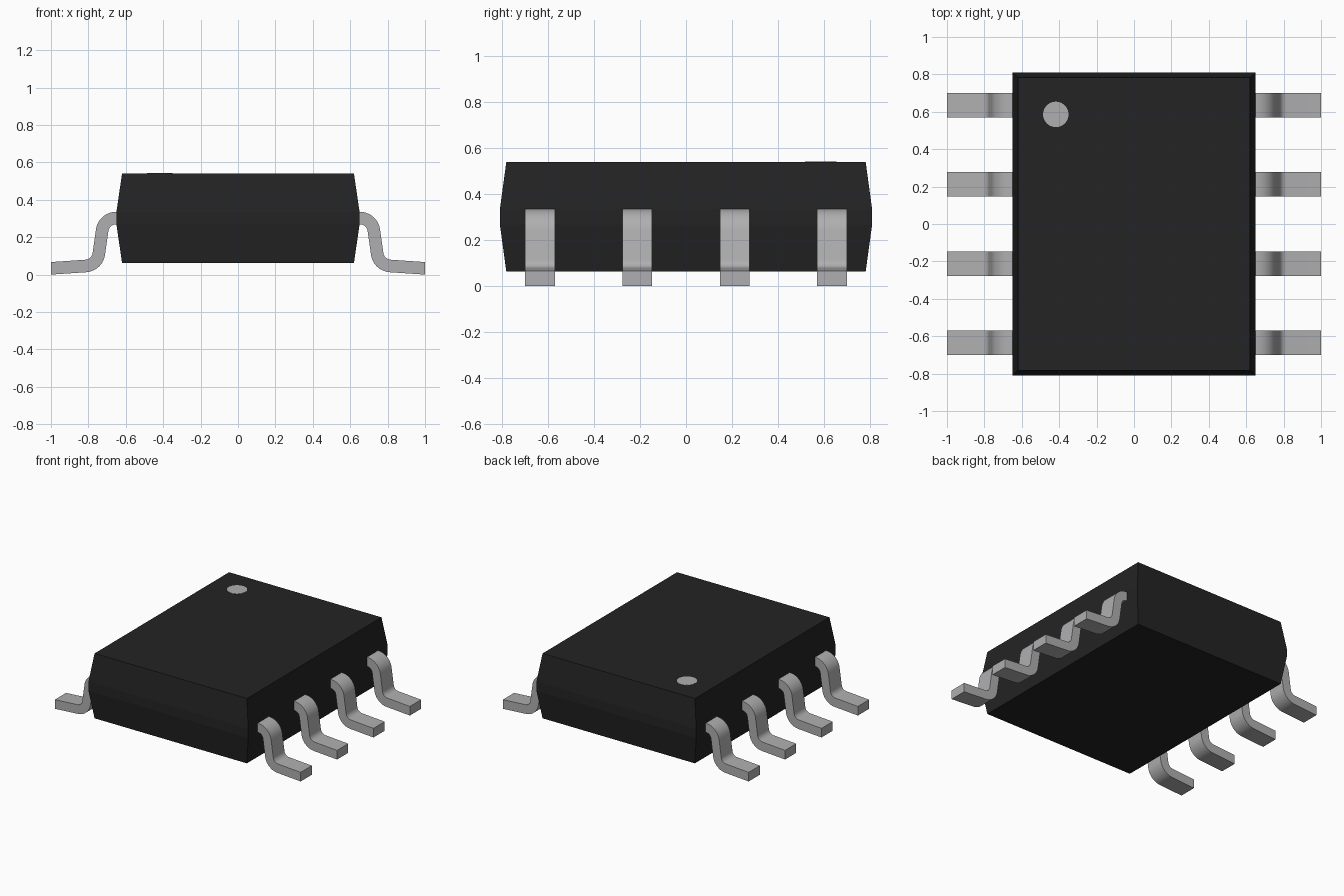
import bpy, bmesh, math

if "Cube" in bpy.data.objects:
    bpy.data.objects.remove(bpy.data.objects["Cube"])


def material(name, rgb):
    m = bpy.data.materials.new(name)
    m.diffuse_color = (*rgb, 1)
    m.use_nodes = True
    m.node_tree.nodes["Principled BSDF"].inputs["Base Color"].default_value = m.diffuse_color
    return m


BLACK = material("black plastic", (0.017, 0.017, 0.017))
METAL = material("grey metal", (0.43, 0.43, 0.44))


def finish(name, bm, mat, smooth=False):
    bmesh.ops.recalc_face_normals(bm, faces=bm.faces)
    mesh = bpy.data.meshes.new(name)
    bm.to_mesh(mesh)
    bm.free()
    mesh.materials.append(mat)
    obj = bpy.data.objects.new(name, mesh)
    bpy.context.collection.objects.link(obj)
    if smooth:
        bpy.ops.object.select_all(action='DESELECT')
        obj.select_set(True)
        bpy.context.view_layer.objects.active = obj
        bpy.ops.object.shade_smooth_by_angle(angle=math.radians(30))
    return obj


def loft(rings):
    # Skin a list of four-point rings and cap both ends
    bm = bmesh.new()
    rows = [[bm.verts.new(p) for p in ring] for ring in rings]
    for a, b in zip(rows, rows[1:]):
        for i in range(4):
            j = (i + 1) % 4
            bm.faces.new((a[i], a[j], b[j], b[i]))
    bm.faces.new(rows[0])
    bm.faces.new(rows[-1])
    return bm


# Body: drafted block with a narrow vertical band at the parting line
def rectangle(x, y, z):
    return [(-x, -y, z), (x, -y, z), (x, y, z), (-x, y, z)]


finish("body", loft([
    rectangle(0.62, 0.782, 0.063),
    rectangle(0.65, 0.81, 0.268),
    rectangle(0.65, 0.81, 0.335),
    rectangle(0.62, 0.782, 0.54),
]), BLACK)

# Pin one marker dot
bm = bmesh.new()
bmesh.ops.create_cone(bm, cap_ends=True, segments=48, radius1=0.068,
                      radius2=0.068, depth=0.004)
bmesh.ops.translate(bm, verts=bm.verts, vec=(-0.418, 0.586, 0.540))
finish("marker_dot", bm, METAL)

# Gull-wing lead centreline: (x, z, heading)
HALF_THICK, HALF_WIDTH, RADIUS = 0.0335, 0.065, 0.075
LEG, FOOT, STEPS = math.radians(-82), math.radians(-4), 10
END_X, END_Z = 1.0, HALF_THICK

path = [(0.63, 0.302, 0.0)]
for i in range(STEPS + 1):                      # shoulder bend
    t = LEG * i / STEPS
    path.append((0.652 - RADIUS * math.sin(t),
                 0.302 - RADIUS + RADIUS * math.cos(t), t))
x1, z1, _ = path[-1]
dx = RADIUS * (math.sin(FOOT) - math.sin(LEG))
z2 = END_Z + 0.18 * math.tan(-FOOT) + RADIUS * (math.cos(FOOT) - math.cos(LEG))
x2 = x1 + (z1 - z2) / math.tan(-LEG)
for i in range(STEPS + 1):                      # ankle bend
    t = LEG + (FOOT - LEG) * i / STEPS
    path.append((x2 + RADIUS * (math.sin(t) - math.sin(LEG)),
                 z2 + RADIUS * (math.cos(LEG) - math.cos(t)), t))
path.append((END_X, END_Z, 0.0))                # toe, cut upright


def lead(name, side, y):
    rings = []
    for x, z, t in path:
        ox, oz = -math.sin(t) * HALF_THICK, math.cos(t) * HALF_THICK
        rings.append([(side * (x + s * ox), y + w * HALF_WIDTH, z + s * oz)
                      for s, w in ((1, -1), (1, 1), (-1, 1), (-1, -1))])
    finish(name, loft(rings), METAL, smooth=True)


# Four leads on each long side
for side, label in ((1, "right"), (-1, "left")):
    for n, y in enumerate((-0.635, -0.212, 0.212, 0.635)):
        lead(f"{label}_lead_{n + 1}", side, y)
